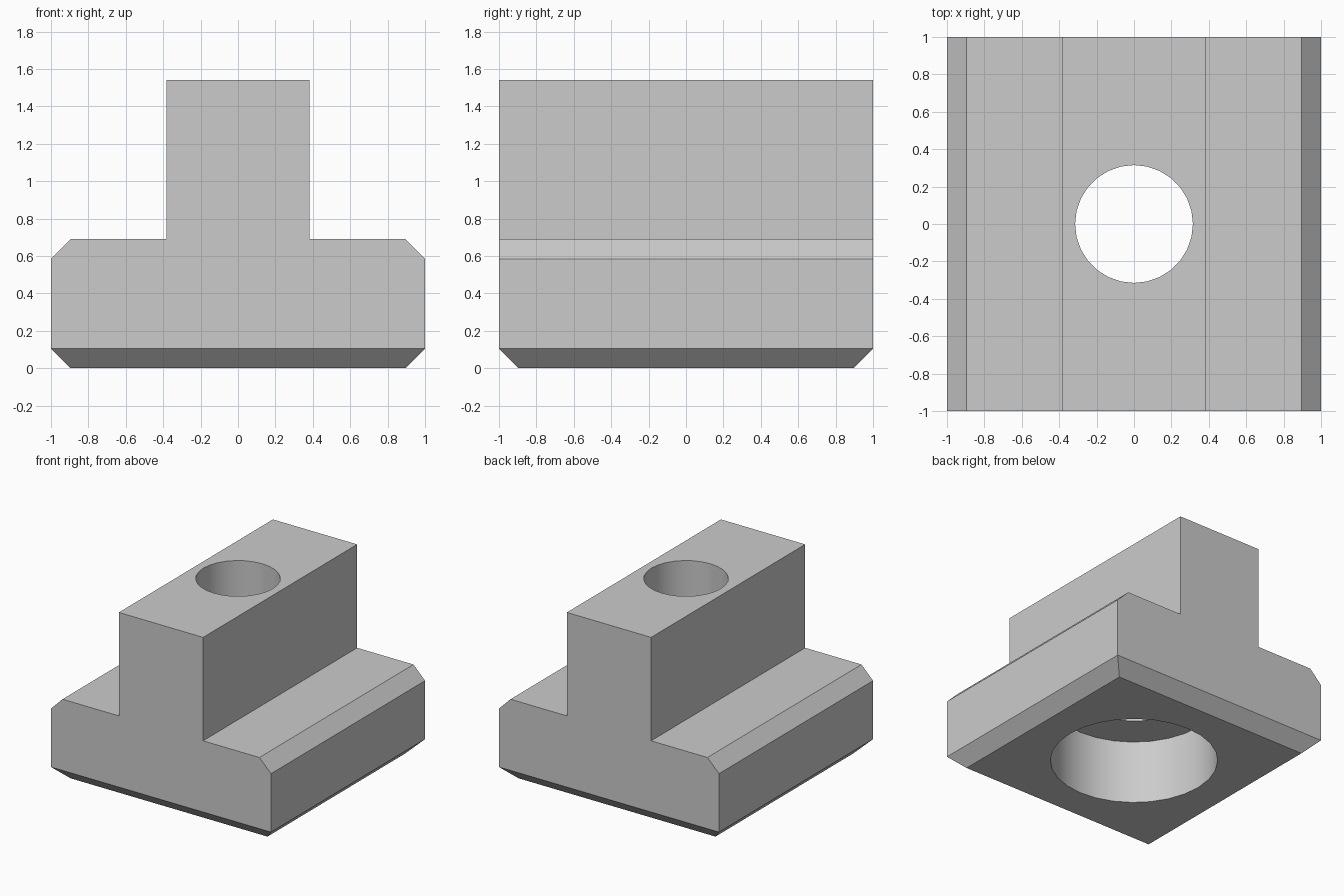
import bpy
import bmesh
from mathutils import Vector

if "Cube" in bpy.data.objects:
    bpy.data.objects.remove(bpy.data.objects["Cube"], do_unlink=True)

HALF, CHAMFER = 1.0, 0.105
STEP_Z, TOP_Z, STEM = 0.69, 1.54, 0.383

grey = bpy.data.materials.new("plain grey")
grey.use_nodes = True
colour = (0.6, 0.6, 0.6, 1)
grey.diffuse_color = colour
grey.node_tree.nodes["Principled BSDF"].inputs["Base Color"].default_value = colour

# T-shaped body: half profile mirrored in x, then extruded along y
half = [(HALF, 0), (HALF, STEP_Z - CHAMFER), (HALF - CHAMFER, STEP_Z),
        (STEM, STEP_Z), (STEM, TOP_Z)]
profile = half + [(-x, z) for x, z in reversed(half)]
bm = bmesh.new()
face = bm.faces.new([bm.verts.new((x, -HALF, z)) for x, z in profile])
ext = bmesh.ops.extrude_face_region(bm, geom=[face])
moved = [v for v in ext["geom"] if isinstance(v, bmesh.types.BMVert)]
bmesh.ops.translate(bm, verts=moved, vec=Vector((0, 2 * HALF, 0)))
bmesh.ops.recalc_face_normals(bm, faces=bm.faces)

# Chamfer around the whole underside
bottom = [e for e in bm.edges if all(v.co.z < 0.001 for v in e.verts)]
bmesh.ops.bevel(bm, geom=bottom, offset=CHAMFER, segments=1,
                affect='EDGES', offset_type='OFFSET')
mesh = bpy.data.meshes.new("t_slot_nut")
bm.to_mesh(mesh)
bm.free()
mesh.materials.append(grey)
body = bpy.data.objects.new("t_slot_nut", mesh)
bpy.context.collection.objects.link(body)


def bore(name, radius, z0, z1):
    """Cut a vertical round hole through the body between two heights."""
    bpy.ops.mesh.primitive_cylinder_add(vertices=28, radius=radius, depth=z1 - z0,
                                        location=(0, 0, (z0 + z1) / 2))
    cutter = bpy.context.object
    cutter.name = name
    cutter.hide_render = True
    cutter.data.materials.append(grey)
    bpy.ops.object.select_all(action='DESELECT')
    bpy.context.view_layer.objects.active = body
    body.select_set(True)
    mod = body.modifiers.new(name, 'BOOLEAN')
    mod.operation = 'DIFFERENCE'
    mod.solver = 'EXACT'
    mod.object = cutter
    bpy.ops.object.modifier_apply(modifier=mod.name)
    bpy.data.objects.remove(cutter, do_unlink=True)


# Through hole and wider counterbore from below
bore("through_hole", 0.315, -0.2, TOP_Z + 0.2)
bore("counterbore", 0.63, -0.2, 0.525)

bpy.ops.object.shade_smooth_by_angle()
